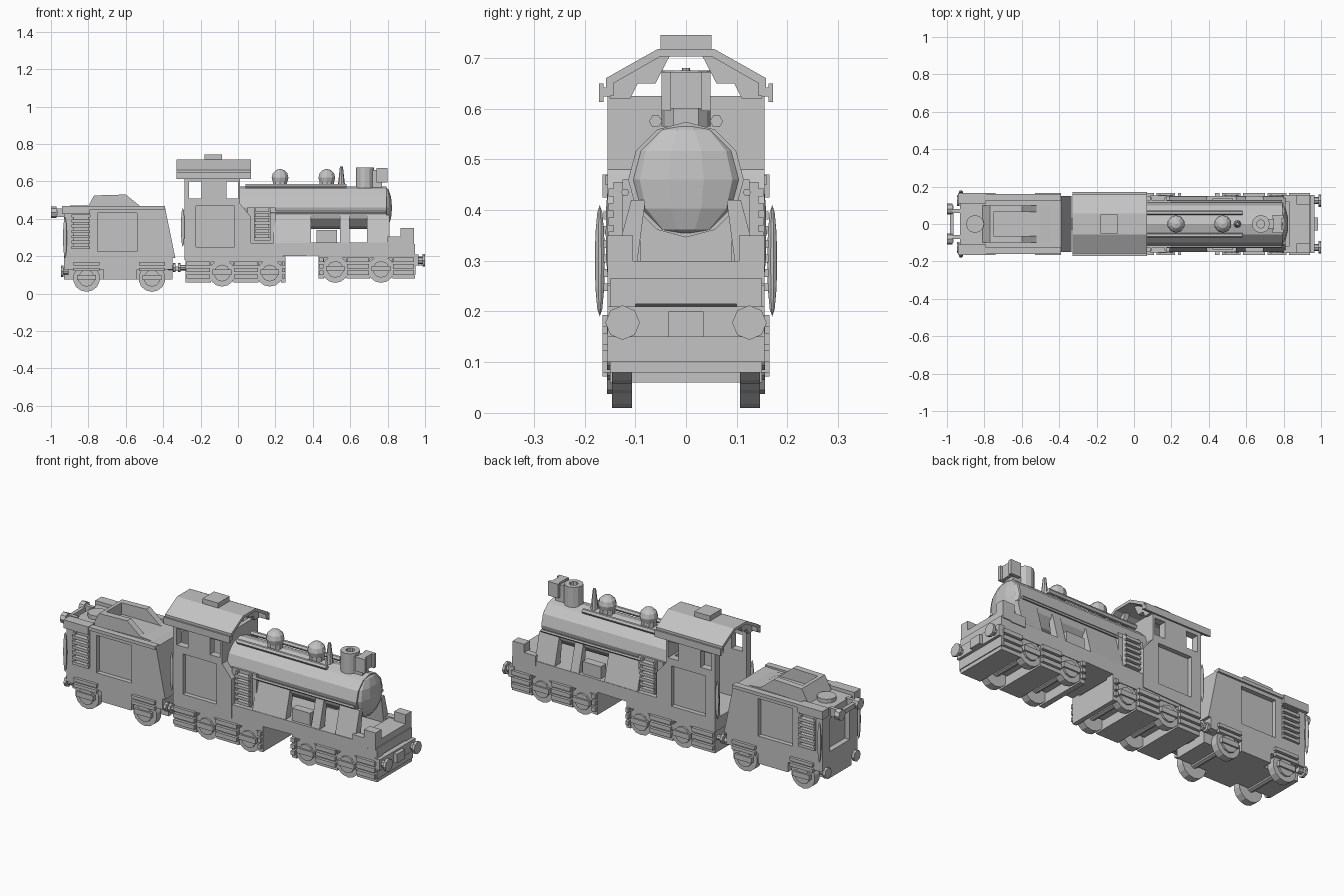
import bpy, bmesh, math
from mathutils import Matrix, Vector

old = bpy.data.objects.get("Cube")
if old:
    bpy.data.objects.remove(old, do_unlink=True)

grey = bpy.data.materials.new("plain grey")
grey.use_nodes = True
grey.diffuse_color = (0.55, 0.55, 0.55, 1)
grey.node_tree.nodes["Principled BSDF"].inputs["Base Color"].default_value = (0.55, 0.55, 0.55, 1)


def finish(name, bm):
    bmesh.ops.recalc_face_normals(bm, faces=bm.faces)
    me = bpy.data.meshes.new(name)
    bm.to_mesh(me)
    bm.free()
    me.materials.append(grey)
    ob = bpy.data.objects.new(name, me)
    bpy.context.collection.objects.link(ob)
    return ob


def prism(name, points, start, end, axis="y"):
    """Extrude a profile: (x, z) points along y, or (y, z) points along x."""
    bm = bmesh.new()
    place = (lambda p, t: (p[0], t, p[1])) if axis == "y" else (lambda p, t: (t, p[0], p[1]))
    face = bm.faces.new([bm.verts.new(place(p, start)) for p in points])
    new = bmesh.ops.extrude_face_region(bm, geom=[face])["geom"]
    step = Vector(place((0, 0), end - start))
    bmesh.ops.translate(bm, verts=[v for v in new if isinstance(v, bmesh.types.BMVert)], vec=step)
    return finish(name, bm)


def sides_prism(name, points, start, end):
    prism("left_" + name, points, start, end, "x")
    prism("right_" + name, [(-y, z) for y, z in points], start, end, "x")


def box(name, x, y, z):
    return prism(name, [(x[0], z[0]), (x[1], z[0]), (x[1], z[1]), (x[0], z[1])], y[0], y[1])


def cyl(name, centre, r, length, axis="z", sides=12, r2=None):
    bm = bmesh.new()
    turn = {"x": Matrix.Rotation(math.pi / 2, 4, "Y"), "z": Matrix(),
            "y": Matrix.Rotation(-math.pi / 2, 4, "X")}[axis]
    bmesh.ops.create_cone(bm, cap_ends=True, segments=sides, radius1=r,
                          radius2=r if r2 is None else r2, depth=length,
                          matrix=Matrix.Translation(centre) @ turn)
    return finish(name, bm)


def ball(name, centre, r, scale=(1, 1, 1)):
    bm = bmesh.new()
    bmesh.ops.create_uvsphere(bm, u_segments=10, v_segments=6, radius=r,
                              matrix=Matrix.Translation(centre) @ Matrix.Diagonal((*scale, 1)))
    return finish(name, bm)


def sides_box(name, x, y, z):
    box("left_" + name, x, y, z)
    box("right_" + name, x, (-y[1], -y[0]), z)


def cut(target, *cutters):
    for c in cutters:
        mod = target.modifiers.new("cut", "BOOLEAN")
        mod.operation, mod.solver, mod.object = "DIFFERENCE", "EXACT", c
        bpy.context.view_layer.objects.active = target
        bpy.ops.object.modifier_apply(modifier=mod.name)
        bpy.data.objects.remove(c, do_unlink=True)


def ladder(name, x, z, y, rungs):
    step = (z[1] - z[0]) / rungs
    for i in range(rungs):
        sides_box(f"{name}_rung_{i}", x, (y, y + 0.028), (z[0] + i * step, z[0] + (i + 0.55) * step))
    for i, xs in enumerate((x[0], x[1] - 0.012)):
        sides_box(f"{name}_rail_{i}", (xs, xs + 0.012), (y, y + 0.018), z)


def wheelset(name, x, z):
    for side, s in (("left", 1), ("right", -1)):
        cyl(f"{side}_{name}_wheel", (x, s * 0.126, z), 0.072, 0.04, "y", 14)
        cyl(f"{side}_{name}_hub", (x, s * 0.15, z), 0.045, 0.012, "y", 10)
        ys = sorted((s * 0.145, s * 0.165))
        box(f"{side}_{name}_axle_box", (x - 0.05, x + 0.05), ys, (z - 0.01, z + 0.018))
    cyl(name + "_axle", (x, 0, z), 0.02, 0.24, "y", 8)


def truck(name, x0, x1, z, wheels):
    """Wheel truck: full-width blocks between the axles with stacked side springs."""
    box(name + "_spine", (x0 + 0.01, x1 - 0.01), (-0.095, 0.095), (z + 0.05, z + 0.13))
    edges = [x0] + [w + s for w in wheels for s in (-0.06, 0.06)] + [x1]
    for i in range(0, len(edges), 2):
        a, b = edges[i], edges[i + 1]
        box(f"{name}_block_{i}", (a, b), (-0.15, 0.15), (z, z + 0.13))
        for k in range(3):
            sides_box(f"{name}_spring_{i}_{k}", (a + 0.004, b - 0.004), (0.145, 0.165),
                      (z + 0.02 + 0.035 * k, z + 0.043 + 0.035 * k))
    sides_box(name + "_top_bar", (x0, x1), (0.1, 0.15), (z + 0.11, z + 0.14))
    for i, w in enumerate(wheels):
        wheelset(f"{name}_{i}", w, z + 0.05)


# Tender body with sunken panels and a hollow coal bunker
tender = prism("tender_body", [(-0.93, 0.17), (-0.335, 0.19), (-0.39, 0.46), (-0.93, 0.45)], -0.15, 0.15)
cut(tender,
    box("panel_a", (-0.75, -0.54), (0.125, 0.3), (0.225, 0.43)),
    box("panel_b", (-0.75, -0.54), (-0.3, -0.125), (0.225, 0.43)),
    box("rear_panel", (-1, -0.9), (-0.085, 0.085), (0.22, 0.4)),
    box("steps_a", (-0.89, -0.79), (0.135, 0.3), (0.24, 0.42)),
    box("steps_b", (-0.89, -0.79), (-0.3, -0.135), (0.24, 0.42)))
bunker = prism("coal_bunker", [(-0.81, 0.45), (-0.77, 0.525), (-0.6, 0.53), (-0.52, 0.465), (-0.4, 0.455)], -0.1, 0.1)
cut(bunker, box("bunker_hole", (-0.75, -0.5), (-0.065, 0.065), (0.463, 0.7)))
sides_box("tender_top_edge", (-0.92, -0.39), (0.125, 0.16), (0.45, 0.468))
sides_box("tender_rear_corner", (-0.94, -0.79), (0.11, 0.165), (0.425, 0.47))
cyl("water_hatch", (-0.85, 0, 0.46), 0.048, 0.025, sides=12)
ladder("tender_ladder", (-0.89, -0.79), (0.24, 0.41), 0.135, 6)
box("rear_top_bar", (-0.985, -0.965), (-0.1, 0.1), (0.42, 0.445))
sides_box("rear_top_bracket", (-0.97, -0.92), (0.06, 0.08), (0.41, 0.455))
for i, y in enumerate((-0.08, 0.08)):
    cyl(f"rear_lamp_{i}", (-0.985, y, 0.435), 0.03, 0.03, "x", 8)
box("tender_floor", (-0.93, -0.35), (-0.1, 0.1), (0.075, 0.18))
sides_box("tender_sill", (-0.93, -0.35), (0.09, 0.15), (0.13, 0.19))
sides_box("tender_mid_frame", (-0.72, -0.54), (0.09, 0.15), (0.075, 0.14))
for i, x in enumerate((-0.81, -0.46)):
    wheelset(f"tender_{i}", x, 0.082)
    for k in range(2):
        sides_box(f"tender_spring_{i}_{k}", (x - 0.07, x + 0.07), (0.145, 0.165),
                  (0.12 + 0.03 * k, 0.138 + 0.03 * k))

# Cab walls: hollow, with window openings and sunken side panels
cab = prism("cab_walls", [(-0.285, 0.18), (0.07, 0.195), (0.07, 0.41), (0.012, 0.48),
                          (0.012, 0.625), (-0.285, 0.625)], -0.155, 0.155)
cut(cab, box("cab_room", (-0.4, -0.012), (-0.115, 0.115), (0.25, 0.9)))
for xs in ((-0.262, -0.195), (-0.062, 0.0)):
    cut(cab, box("window", xs, (-0.3, 0.3), (0.51, 0.6)))
cut(cab,
    box("panel_a", (-0.225, -0.02), (0.13, 0.3), (0.25, 0.47)),
    box("panel_b", (-0.225, -0.02), (-0.3, -0.13), (0.25, 0.47)))

# Cab roof shell with gutters and gable braces
prism("cab_roof", [(-0.158, 0.625), (-0.158, 0.66), (-0.055, 0.718), (0.055, 0.718), (0.158, 0.66),
                   (0.158, 0.625), (0.143, 0.625), (0.143, 0.65), (0.05, 0.703), (-0.05, 0.703),
                   (-0.143, 0.65), (-0.143, 0.625)], -0.33, 0.07, "x")
sides_box("roof_gutter_web", (-0.33, 0.07), (0.15, 0.17), (0.624, 0.642))
sides_box("roof_gutter_lip", (-0.33, 0.07), (0.163, 0.172), (0.613, 0.65))
for i, x in enumerate((-0.3, 0.0)):
    sides_prism(f"gable_brace_{i}", [(0.03, 0.708), (0.055, 0.708), (0.15, 0.652), (0.15, 0.62),
                                     (0.11, 0.62), (0.095, 0.65), (0.06, 0.65)], x, x + 0.025)
box("roof_vent", (-0.18, -0.085), (-0.05, 0.05), (0.71, 0.745))
for i, s in enumerate((1, -1)):
    ball(f"cab_handrail_{i}", (-0.295, s * 0.15, 0.355), 0.105, (0.1, 0.08, 1))
    ball(f"tender_handrail_{i}", (-0.925, s * 0.17, 0.3), 0.11, (0.1, 0.09, 1))

# Boiler, front dome and supports
cyl("boiler", (0.4, 0, 0.46), 0.114, 0.79, "x", 12)
ball("boiler_front", (0.785, 0, 0.46), 0.113, (0.36, 1, 1))
box("firebox", (0.05, 0.2), (-0.125, 0.125), (0.27, 0.46))
strut = [(0.08, 0.42), (0.108, 0.42), (0.148, 0.27), (0.1, 0.27)]
for i, (a, b) in enumerate(((0.19, 0.39), (0.545, 0.595), (0.69, 0.81))):
    sides_prism(f"boiler_strut_{i}", strut, a, b)
sides_box("side_pump", (0.42, 0.53), (0.09, 0.135), (0.265, 0.34))
ladder("boiler_ladder", (0.085, 0.175), (0.285, 0.455), 0.125, 6)
for i, s in enumerate((1, -1)):
    cyl(f"top_pipe_{i}", (0.31, s * 0.06, 0.575), 0.013, 0.54, "x", 6)
    cyl(f"side_rail_{i}", (0.45, s * 0.12, 0.435), 0.008, 0.68, "x", 6)

# Domes, whistle, chimney and headlamp
for i, x in enumerate((0.225, 0.475)):
    cyl(f"dome_base_{i}", (x, 0, 0.585), 0.04, 0.04, sides=10)
    ball(f"dome_{i}", (x, 0, 0.62), 0.047)
cyl("whistle", (0.553, 0, 0.625), 0.02, 0.11, sides=8, r2=0.008)
chimney = cyl("chimney", (0.678, 0, 0.62), 0.048, 0.11, sides=12)
cut(chimney, cyl("chimney_hole", (0.678, 0, 0.68), 0.022, 0.1, sides=10))
box("headlamp_post", (0.7, 0.77), (-0.025, 0.025), (0.56, 0.66))
box("headlamp", (0.745, 0.788), (-0.045, 0.045), (0.6, 0.672))
sides_box("headlamp_side", (0.74, 0.8), (0.03, 0.048), (0.595, 0.672))

# Running board and front platform
prism("running_board", [(0.0, 0.195), (0.945, 0.215), (0.945, 0.265), (0.8, 0.275), (0.0, 0.27)], -0.15, 0.15)
sides_box("front_corner_block", (0.87, 0.94), (0.105, 0.155), (0.255, 0.35))
sides_box("front_side_rail", (0.8, 0.89), (0.12, 0.155), (0.25, 0.305))
box("front_ledge", (0.83, 0.94), (-0.12, 0.12), (0.25, 0.3))
box("buffer_beam", (0.93, 0.965), (-0.155, 0.155), (0.15, 0.21))
box("front_guard", (0.93, 0.95), (-0.155, 0.155), (0.1, 0.15))
box("front_coupler", (0.955, 0.985), (-0.035, 0.035), (0.15, 0.2))

# Buffers at every end
for end, x, z, r in (("front", 0.978, 0.178, 0.034), ("cab", -0.3, 0.14, 0.025),
                     ("tender_front", -0.355, 0.14, 0.025), ("tender_rear", -0.925, 0.12, 0.03)):
    s = 1 if end.endswith("front") else -1
    for i, y in enumerate((-0.125, 0.125)):
        cyl(f"{end}_buffer_stem_{i}", (x, y, z), r * 0.55, 0.04, "x", 8)
        cyl(f"{end}_buffer_head_{i}", (x + s * 0.015, y, z), r, 0.014, "x", 8)
box("drawbar", (-0.36, -0.27), (-0.03, 0.03), (0.12, 0.145))

# Wheel trucks under the engine
truck("rear_truck", -0.28, 0.255, 0.06, (-0.085, 0.17))
truck("front_truck", 0.43, 0.945, 0.08, (0.52, 0.765))
